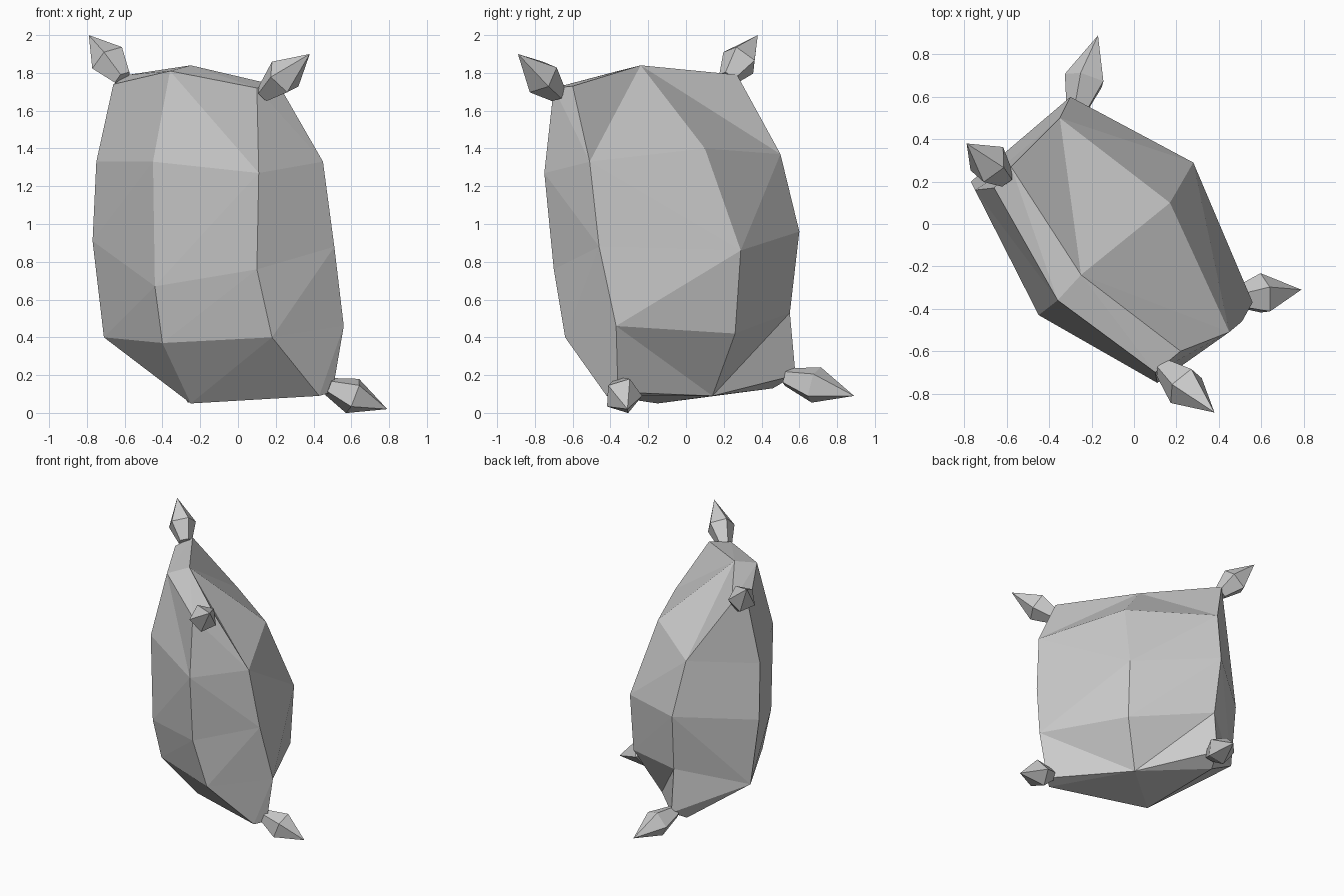
import bpy, bmesh, math
from mathutils import Vector

if "Cube" in bpy.data.objects:
    bpy.data.objects.remove(bpy.data.objects["Cube"])


def finish(bm, name):
    bmesh.ops.recalc_face_normals(bm, faces=bm.faces)
    me = bpy.data.meshes.new(name)
    bm.to_mesh(me)
    bm.free()
    ob = bpy.data.objects.new(name, me)
    bpy.context.collection.objects.link(ob)
    return ob


# Cushion cross-sections, top to bottom.
# Each loop: front left, middle, right, then back right, middle, left.
ROWS = [
    [(-.66, .17, 1.74), (-.36, -.36, 1.81), (.10, -.70, 1.72),
     (.22, -.60, 1.73), (-.25, -.24, 1.84), (-.58, .27, 1.79)],
    [(-.75, .16, 1.33), (-.45, -.43, 1.33), (.11, -.75, 1.27),
     (.45, -.51, 1.33), (.17, .10, 1.40), (-.35, .50, 1.37)],
    [(-.77, .20, .91), (-.44, -.42, .67), (.10, -.70, .76),
     (.51, -.46, .88), (.28, .29, .86), (-.30, .60, .96)],
    [(-.71, .22, .40), (-.40, -.37, .37), (.18, -.64, .40),
     (.56, -.37, .46), (.27, .26, .42), (-.28, .55, .53)],
    [(-.33, .46, .13), (-.25, -.15, .05), (.43, -.42, .09),
     (.50, -.36, .11), (.11, .14, .09), (-.28, .58, .20)],
]


def cushion():
    bm = bmesh.new()
    rows = [[bm.verts.new(p) for p in r] for r in ROWS]
    centre = Vector((-.1, -.06, .95))

    def split(a, b, c, d, use_ac=None):
        # split a quad along the given or the bulging diagonal
        if use_ac is None:
            n = (c.co - a.co).cross(d.co - b.co)
            if n.dot((a.co + b.co + c.co + d.co) / 4 - centre) < 0:
                n.negate()
            use_ac = n.dot(a.co + c.co - b.co - d.co) > 0
        for t in (((a, b, c), (a, c, d)) if use_ac else ((a, b, d), (b, c, d))):
            bm.faces.new(t)

    for k, (a, b) in enumerate(zip(rows, rows[1:])):
        for i in range(6):
            j = (i + 1) % 6
            diag = None
            if k in (0, 3) and i not in (2, 5):   # cut across the pillow corners
                diag = (i in (1, 4)) if k == 0 else (i in (0, 3))
            split(a[i], a[j], b[j], b[i], diag)
    for r in (rows[0], rows[-1]):                 # narrow top and bottom seams
        split(r[0], r[1], r[4], r[5])
        split(r[1], r[2], r[3], r[4])
    return finish(bm, "cushion")


def tassel(name, base, tip, turn=0.0, sides=5):
    # narrow neck, wide skirt, pointed end
    base, tip = Vector(base), Vector(tip)
    axis = tip - base
    rot = axis.to_track_quat('Z', 'Y')
    angles = [turn + math.tau * k / sides for k in range(sides)]
    bm = bmesh.new()
    neck, skirt = [[bm.verts.new(base + axis * t + rot @ Vector(
        (r * math.cos(a), r * math.sin(a), 0))) for a in angles]
        for t, r in ((0, .05), (.42, .102))]
    end = bm.verts.new(tip)
    bm.faces.new(neck)
    for k in range(sides):
        j = (k + 1) % sides
        bm.faces.new((neck[k], neck[j], skirt[j], skirt[k]))
        bm.faces.new((skirt[k], skirt[j], end))
    return finish(bm, name)


cushion()
# One tassel on each corner
for name, base, tip, turn in (
        ("tassel_top_left", (-.61, .22, 1.77), (-.79, .38, 2.0), math.pi),
        ("tassel_top_right", (.14, -.68, 1.69), (.38, -.89, 1.90), math.pi),
        ("tassel_bottom_right", (.48, -.35, .14), (.79, -.31, .02), 0),
        ("tassel_bottom_left", (-.27, .53, .19), (-.17, .89, .09), 0)):
    tassel(name, base, tip, turn)
